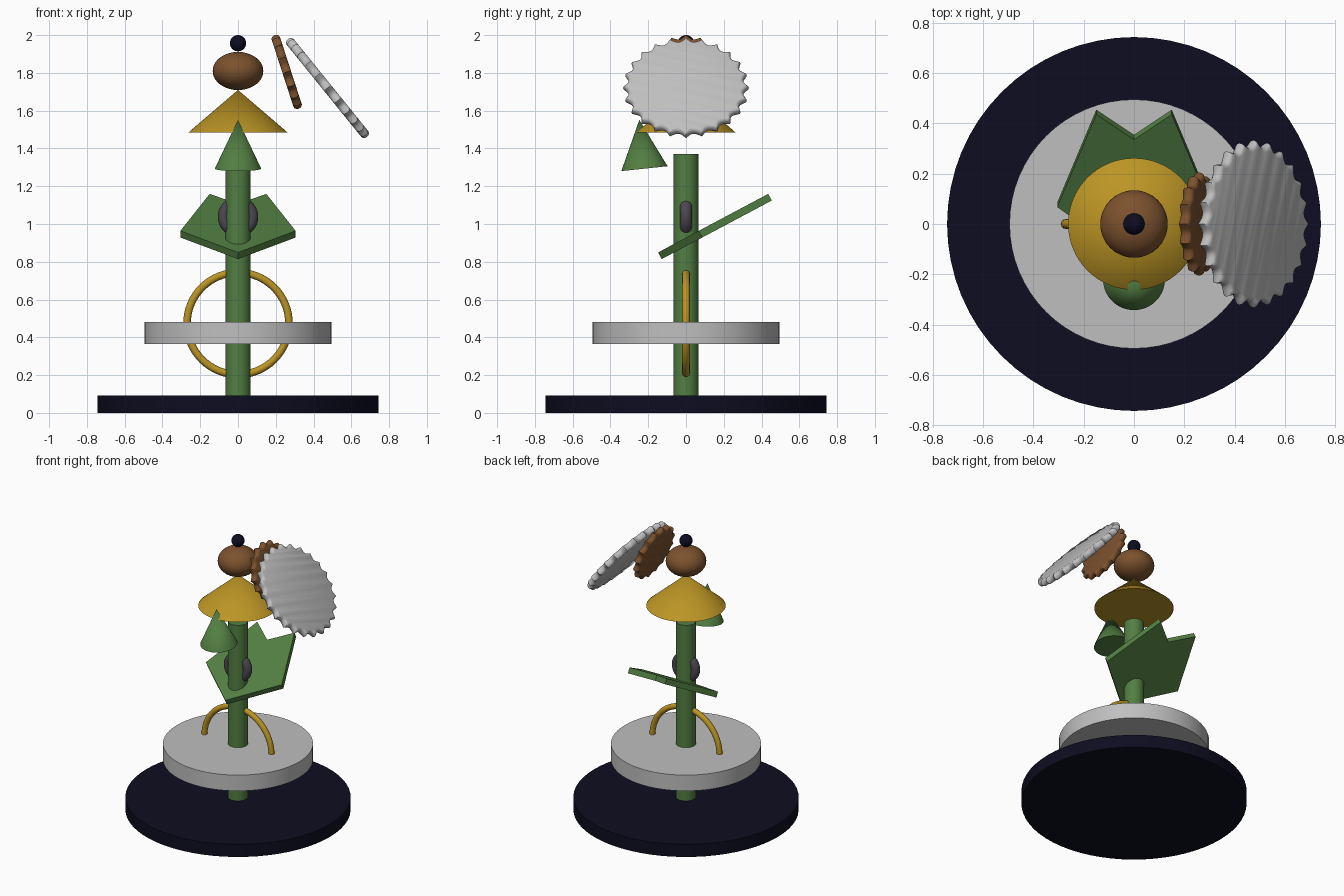
import bpy, bmesh, math
from mathutils import Matrix, Vector

if "Cube" in bpy.data.objects:
    bpy.data.objects.remove(bpy.data.objects["Cube"])


def material(name, rgb):
    m = bpy.data.materials.new(name)
    m.diffuse_color = (*rgb, 1)
    m.use_nodes = True
    m.node_tree.nodes["Principled BSDF"].inputs["Base Color"].default_value = m.diffuse_color
    return m


NAVY = material("navy", (0.004, 0.004, 0.015))
GREY = material("light_grey", (0.52, 0.52, 0.52))
GREEN = material("leaf_green", (0.085, 0.21, 0.055))
GOLD = material("gold", (0.50, 0.30, 0.018))
BROWN = material("brown", (0.20, 0.083, 0.027))
DARK = material("dark_grey", (0.07, 0.065, 0.08))


def finish(name, mat):
    ob = bpy.context.object
    ob.name = name
    ob.data.materials.append(mat)
    bpy.ops.object.shade_smooth_by_angle(angle=math.radians(35))
    return ob


def cylinder(name, mat, r, z0, z1):
    bpy.ops.mesh.primitive_cylinder_add(vertices=64, radius=r, depth=z1 - z0,
                                        location=(0, 0, (z0 + z1) / 2))
    return finish(name, mat)


def cone(name, mat, r, h, base, tilt=0):
    # base is the centre of the bottom circle, tilt leans the tip forward
    rot = Matrix.Rotation(tilt, 3, 'X')
    loc = Vector(base) + rot @ Vector((0, 0, h / 2))
    bpy.ops.mesh.primitive_cone_add(vertices=64, radius1=r, depth=h,
                                    location=loc, rotation=(tilt, 0, 0))
    return finish(name, mat)


def ball(name, mat, z, r, rz):
    bpy.ops.mesh.primitive_uv_sphere_add(segments=48, ring_count=24, radius=1,
                                         location=(0, 0, z))
    bpy.context.object.scale = (r, r, rz)
    return finish(name, mat)


def ring(name, mat, z, major, minor):
    bpy.ops.mesh.primitive_torus_add(major_segments=64, minor_segments=16,
                                     major_radius=major, minor_radius=minor,
                                     location=(0, 0, z),
                                     rotation=(math.pi / 2, 0, 0))
    return finish(name, mat)


def from_bmesh(name, mat, bm, matrix):
    bmesh.ops.recalc_face_normals(bm, faces=bm.faces)
    mesh = bpy.data.meshes.new(name)
    bm.to_mesh(mesh)
    bm.free()
    ob = bpy.data.objects.new(name, mesh)
    bpy.context.collection.objects.link(ob)
    ob.matrix_world = matrix
    bpy.ops.object.select_all(action='DESELECT')
    ob.select_set(True)
    bpy.context.view_layer.objects.active = ob
    return finish(name, mat)


def scalloped_disc(name, mat, radius, depth, teeth, half, centre, tilt):
    # rounded rim whose radius dips between pointed teeth
    bm = bmesh.new()
    n = teeth * 8
    loops = []
    for k in range(7):
        a = math.radians(-90 + 30 * k)
        inset = half * 0.8 * (1 - math.cos(a))
        loop = []
        for i in range(n):
            t = 2 * math.pi * i / n
            r = radius - inset - depth * abs(math.sin(teeth * t / 2))
            loop.append(bm.verts.new((r * math.cos(t), r * math.sin(t),
                                      half * math.sin(a))))
        loops.append(loop)
    for lo, hi in zip(loops, loops[1:]):
        for i in range(n):
            j = (i + 1) % n
            bm.faces.new((lo[i], lo[j], hi[j], hi[i]))
    bm.faces.new(loops[0])
    bm.faces.new(loops[-1])
    # turn the disc axis towards +x, raised by the tilt
    m = Matrix.Translation(centre) @ Matrix.Rotation(math.pi / 2 - tilt, 4, 'Y')
    return from_bmesh(name, mat, bm, m)


# stand, tray and pole
cylinder("base", NAVY, 0.743, 0, 0.092)
cylinder("tray", GREY, 0.495, 0.365, 0.48)
cylinder("pole", GREEN, 0.066, 0.09, 1.37)

# upright rings threaded by the pole
ring("large_ring", GOLD, 0.473, 0.27, 0.02)
ring("small_ring", DARK, 1.038, 0.075, 0.032)

# cones
cone("roof_cone", GOLD, 0.262, 0.225, (0, 0, 1.485))
cone("front_cone", GREEN, 0.123, 0.26, (0, -0.22, 1.293), 0.105)

# top ornaments
ball("oval_head", BROWN, 1.81, 0.134, 0.101)
ball("top_ball", NAVY, 1.957, 0.043, 0.043)

# notched sloping plate
right = [(0, 0), (0.305, 0.243), (0.15, 0.66), (0, 0.547)]
outline = right + [(-x, y) for x, y in reversed(right) if x > 0]
bm = bmesh.new()
lower = [bm.verts.new((x, y, -0.02)) for x, y in outline]
plate = bm.faces.new(lower)
extruded = bmesh.ops.extrude_face_region(bm, geom=[plate])["geom"]
bmesh.ops.translate(bm, vec=(0, 0, 0.04),
                    verts=[g for g in extruded if isinstance(g, bmesh.types.BMVert)])
if not any(all(abs(v.co.z + 0.02) < 1e-5 for v in f.verts) for f in bm.faces):
    bm.faces.new(lower)
slope = Matrix.Translation((0, -0.138, 0.832)) @ Matrix.Rotation(math.radians(28), 4, 'X')
from_bmesh("notched_plate", GREEN, bm, slope)

# leaning scalloped discs
scalloped_disc("large_scalloped_disc", GREY, 0.333, 0.026, 24, 0.024,
               (0.474, 0, 1.72), math.radians(39))
scalloped_disc("small_scalloped_disc", BROWN, 0.205, 0.022, 16, 0.023,
               (0.258, 0, 1.805), math.radians(18))
